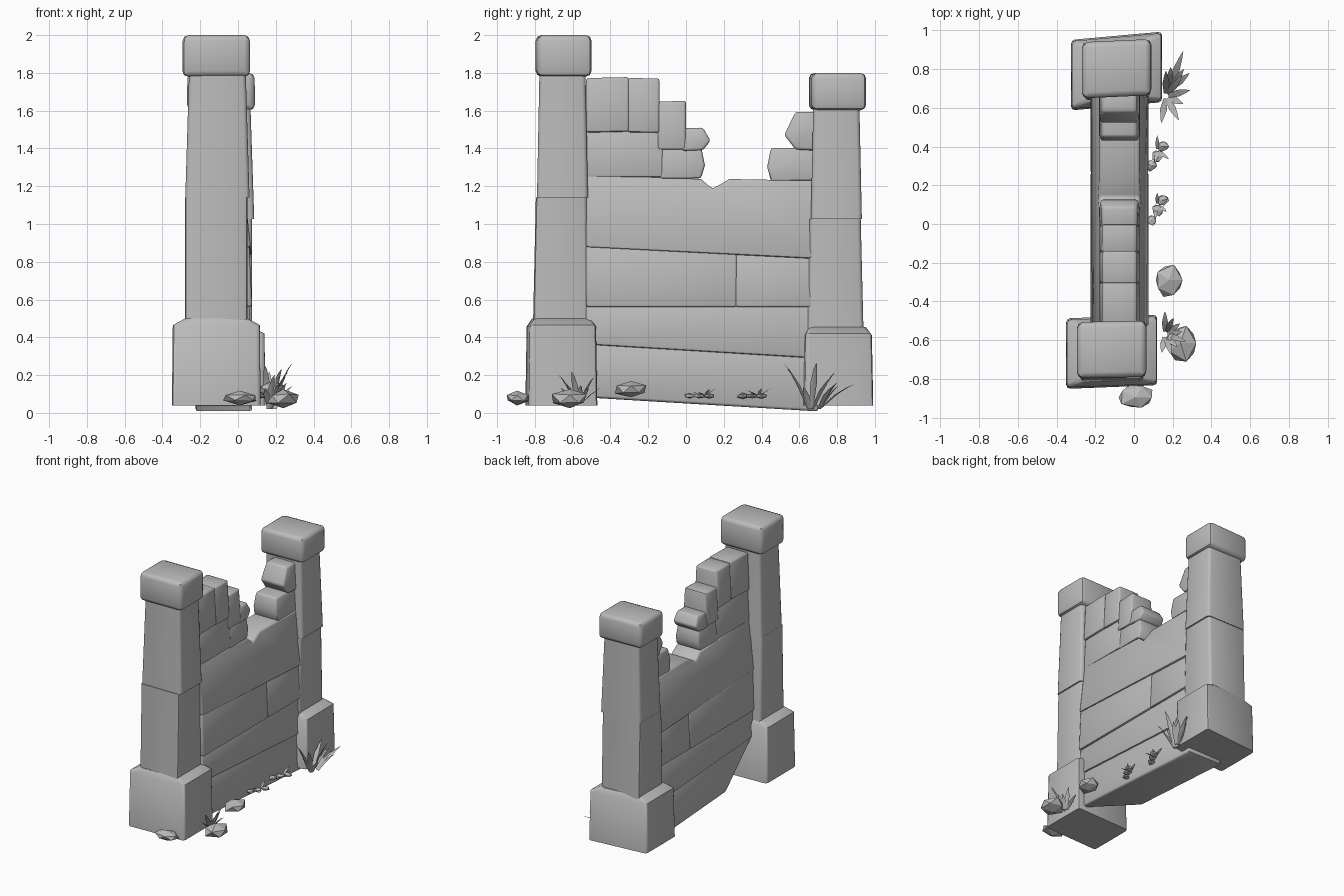
import bpy, bmesh, math, random
from mathutils import Vector

random.seed(4)
cube = bpy.data.objects.get("Cube")
if cube:
    bpy.data.objects.remove(cube, do_unlink=True)

GREY = (.5, .5, .5, 1)
stone_mat = bpy.data.materials.new("stone grey")
stone_mat.use_nodes = True
stone_mat.diffuse_color = GREY
stone_mat.node_tree.nodes["Principled BSDF"].inputs["Base Color"].default_value = GREY

WALL_X = -.075
WALL_FRONT, WALL_BACK = -.53, .7


def finish(name, bm, bevel=0, smooth_angle=45, upright_only=False):
    """Bevel the sharp edges, then store the mesh as an object."""
    bmesh.ops.recalc_face_normals(bm, faces=bm.faces)
    if bevel:
        sharp = [edge for edge in bm.edges if edge.calc_face_angle(0) > .75]
        if upright_only:
            sharp = [edge for edge in sharp
                     if abs((edge.verts[0].co - edge.verts[1].co).normalized().z) > .3]
        bmesh.ops.bevel(bm, geom=sharp, offset=bevel, segments=2, profile=.5,
                        affect='EDGES', clamp_overlap=True)
    mesh = bpy.data.meshes.new(name)
    bm.to_mesh(mesh)
    bm.free()
    mesh.materials.append(stone_mat)
    if smooth_angle:
        mesh.shade_smooth()
        mesh.set_sharp_from_angle(angle=math.radians(smooth_angle))
    obj = bpy.data.objects.new(name, mesh)
    bpy.context.collection.objects.link(obj)


def skin(bm, rings):
    """Join rings of points into a closed solid."""
    loops = [[bm.verts.new(point) for point in ring] for ring in rings]
    count = len(loops[0])
    for lower, upper in zip(loops, loops[1:]):
        for i in range(count):
            j = (i + 1) % count
            bm.faces.new((lower[i], lower[j], upper[j], upper[i]))
    bm.faces.new(loops[0][::-1])
    bm.faces.new(loops[-1])


def tower(name, x, y, levels, bevel=.02, skew=0, upright_only=True):
    """Stack of rectangles, each a height with its half sizes."""
    bm = bmesh.new()
    corners = [(-1, -1), (1, -1), (1, 1), (-1, 1)]
    skin(bm, [[(x + i * a, y + j * b + i * a * skew, z) for i, j in corners]
              for z, a, b in levels])
    finish(name, bm, bevel, upright_only=upright_only)


def pillar(side, x, y, height, base_top, skew):
    """Wide base, two-piece tapered shaft and rounded cap."""
    shoulder = base_top - .035
    joint = height * .57
    cap_bottom = height * .89
    cap_y = y + .012
    tower(side + "_pillar_base", x, y, [(.04, .235, .182), (shoulder, .23, .175),
                                        (base_top, .165, .15)], skew=skew)
    tower(side + "_pillar_lower_shaft", x, y, [(shoulder, .165, .15), (joint, .165, .135)])
    tower(side + "_pillar_upper_shaft", x + .006, cap_y - .006,
          [(joint, .17, .135), (cap_bottom + .02, .15, .122)])
    tower(side + "_pillar_cap", x, cap_y, [(cap_bottom, .18, .145), (height, .178, .145)],
          bevel=.03, skew=skew / 2, upright_only=False)


pillar("front", x=-.115, y=-.66, height=2, base_top=.5, skew=.04)
pillar("back", x=-.09, y=.79, height=1.8, base_top=.455, skew=.09)


def slab(name, outline, low_half, high_half, bevel=.014, cut_back=None):
    """Side outline (y, z) given a thickness that changes with height."""
    bm = bmesh.new()
    heights = [z for y, z in outline]
    bottom, top = min(heights), max(heights)

    def half(z):
        return low_half + (high_half - low_half) * (z - bottom) / (top - bottom)
    rings = [[(WALL_X + side * half(z), y, z) for y, z in outline] for side in (-1, 1)]
    if cut_back:
        rings[0][0] = (rings[0][0][0], *cut_back)
    skin(bm, rings)
    finish(name, bm, bevel)


def course(name, start, end, bottom, top, low_drop=0, high_drop=0, high_half=.135,
           notch=(), cut_back=None):
    """Long wall stone; each drop tilts an edge down towards the back."""
    outline = [(y, bottom - y * low_drop) for y in (start, end)]
    outline += [(y, z - y * high_drop) for y, z in [(end, top), *notch, (start, top)]]
    slab(name, outline, .15, high_half, cut_back=cut_back)


# Wall courses; the lowest has its hidden front corner broken away
course("bottom_course", WALL_FRONT, WALL_BACK, .05, .34, .06, .06, cut_back=(-.17, .06))
course("second_course", WALL_FRONT, WALL_BACK, .33, .57, low_drop=.06)
course("third_course_front", WALL_FRONT, .27, .56, .86, high_drop=.05)
course("third_course_back", .26, WALL_BACK, .56, .855, high_drop=.05)
course("fourth_course", WALL_FRONT, WALL_BACK, .85, 1.25, .05, .03, high_half=.1,
       notch=[(.23, 1.245), (.14, 1.19), (.08, 1.24)])


def broken_stone(name, start, end, bottom, height, jag=0):
    """Rough block; jag pulls the corners of its far end back to a nose."""
    top = bottom + height
    inset = jag if end > start else -jag
    outline = [(start, bottom), (end - inset, bottom), (end, bottom + height * .4),
               (end - inset, top), (start, top)]
    rough = [(y, z + random.uniform(-.005, .005)) for y, z in outline]
    slab(name, rough, .105, .09)


# Broken stones stepping down from the front pillar
broken_stone("front_lower_stone", WALL_FRONT, -.12, bottom=1.25, height=.25)
broken_stone("front_top_stone", WALL_FRONT, -.3, bottom=1.485, height=.29)
broken_stone("front_top_end_stone", -.31, -.14, bottom=1.485, height=.29)
broken_stone("stepped_stone", -.15, 0, bottom=1.39, height=.26)
broken_stone("low_broken_stone", -.14, .1, bottom=1.24, height=.17, jag=.02)
broken_stone("jutting_stone", -.02, .13, bottom=1.39, height=.12, jag=.04)

# Broken stones against the back pillar
broken_stone("back_lower_stone", WALL_BACK, .43, bottom=1.23, height=.17, jag=.02)
broken_stone("back_upper_stone", WALL_BACK, .52, bottom=1.39, height=.2, jag=.06)


def rock(name, x, y, z, size, stretch=1):
    """Jagged flat-faced lump, half as tall as it is wide."""
    bm = bmesh.new()
    bmesh.ops.create_icosphere(bm, subdivisions=1, radius=size / 2)
    for vert in bm.verts:
        vert.co *= random.uniform(.8, 1.2)
        vert.co.z *= .5
        vert.co.x *= stretch
        vert.co += Vector((x, y, z))
    finish(name, bm, smooth_angle=0)


# Fallen rocks
rock("corner_rock", x=.24, y=-.615, z=.075, size=.2)
rock("wall_rock", x=.18, y=-.29, z=.125, size=.17)
rock("front_rock", x=.01, y=-.895, z=.08, size=.14, stretch=1.6)


def tuft(name, x, y, z, reach, height, blades, width, fan_start=-100, fan_end=90):
    """Fan of tapered blades leaning away from the wall."""
    bm = bmesh.new()
    root = Vector((x, y, z))
    for i in range(blades):
        angle = math.radians(fan_start + (fan_end - fan_start) * i / (blades - 1))
        out = Vector((math.cos(angle), math.sin(angle), 0))
        side = Vector((-out.y, out.x, 0)) * width
        start = root + out * reach * .1
        rise = Vector((0, 0, height * random.uniform(.45, 1)))
        tip = start + out * reach * random.uniform(.5, 1) + rise
        rings = []
        for along, spread in ((0, .6), (.45, 1), (.8, .5), (1, .04)):
            point = start.lerp(tip, along) + rise * along * (1 - along) * .5
            rings.append([point + side * spread, point + out * width * spread * .4,
                          point - side * spread])
        skin(bm, rings)
    finish(name, bm)


# Grass beside each pillar
tuft("back_grass", x=.165, y=.66, z=.02, reach=.13, height=.25, blades=6, width=.018)
tuft("back_long_grass", x=.18, y=.69, z=.02, reach=.2, height=.2, blades=4, width=.018,
     fan_start=40, fan_end=85)
tuft("front_grass", x=.16, y=-.57, z=.05, reach=.14, height=.17, blades=8, width=.016)

# Pebbles with small sprigs along the foot of the wall
for label, y in (("middle", .1), ("rear", .38)):
    tuft(label + "_sprig", x=.12, y=y, z=.09, reach=.07, height=.04, blades=4, width=.01)
    for i in range(3):
        rock(f"{label}_pebble_{i + 1}", x=.09 + i * .03, y=y - .08 + i * .05, z=.09, size=.06)
